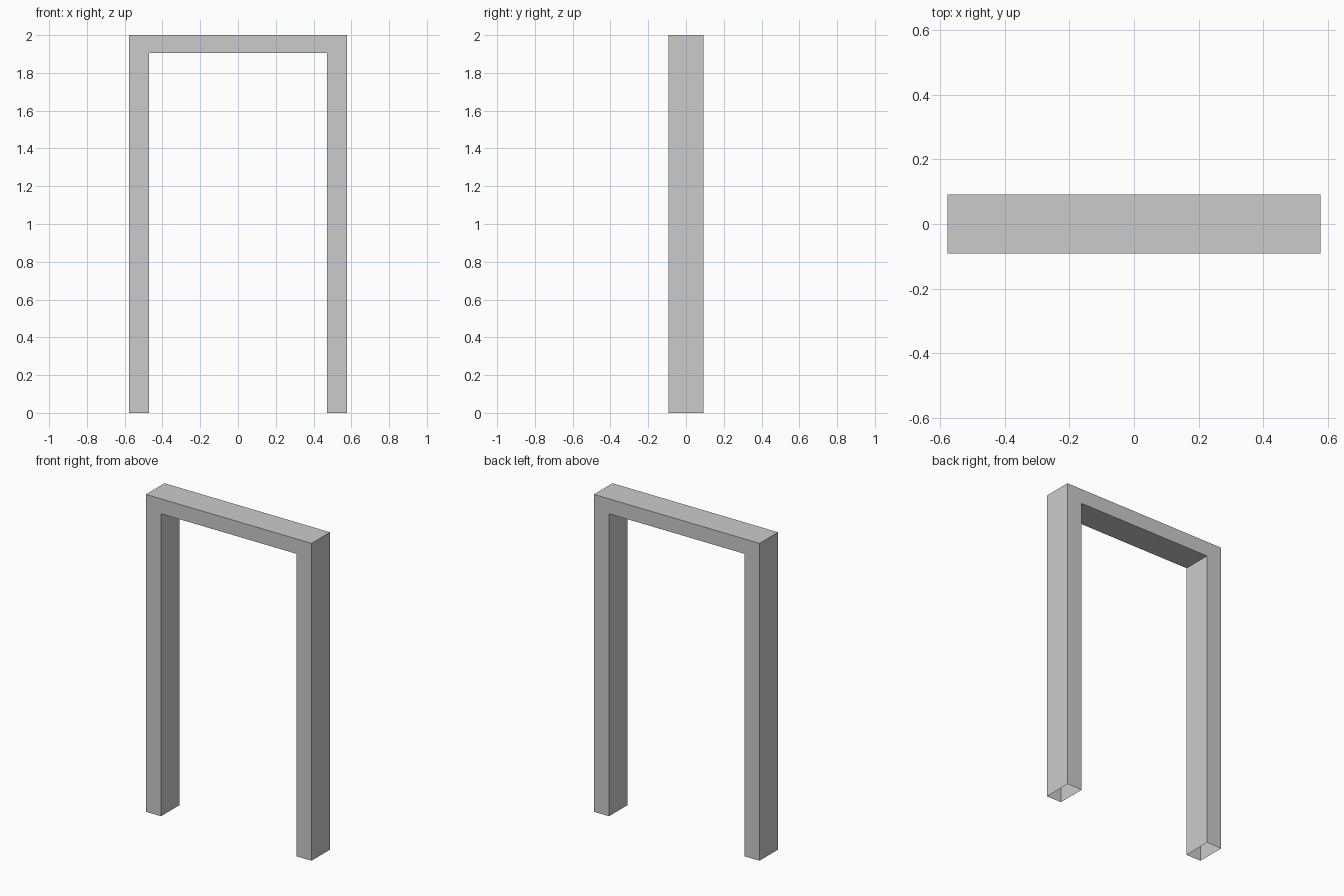
import bpy, bmesh

if "Cube" in bpy.data.objects:
    bpy.data.objects.remove(bpy.data.objects["Cube"])

OUTER, INNER = 0.577, 0.472      # half widths of the frame and its opening
HEIGHT, SOFFIT = 2.0, 1.906      # top of the lintel and its underside
HALF_DEPTH = 0.092

# Door frame: U-shaped profile, listed from the left foot around to the right foot
profile = [(-OUTER, 0), (-OUTER, HEIGHT), (OUTER, HEIGHT), (OUTER, 0),
           (INNER, 0), (INNER, SOFFIT), (-INNER, SOFFIT), (-INNER, 0)]
open_feet = {3, 7}               # profile edges on the floor have no cap

bm = bmesh.new()
front = [bm.verts.new((x, -HALF_DEPTH, z)) for x, z in profile]
back = [bm.verts.new((x, HALF_DEPTH, z)) for x, z in profile]

# Front and back faces
bm.faces.new(front[::-1])
bm.faces.new(back)

# Jamb and lintel sides, leaving the feet open
for i in range(len(profile)):
    if i not in open_feet:
        j = (i + 1) % len(profile)
        bm.faces.new((front[i], front[j], back[j], back[i]))
bmesh.ops.recalc_face_normals(bm, faces=bm.faces[:])

mesh = bpy.data.meshes.new("door_frame")
bm.to_mesh(mesh)
bm.free()
bpy.context.collection.objects.link(bpy.data.objects.new("door_frame", mesh))
